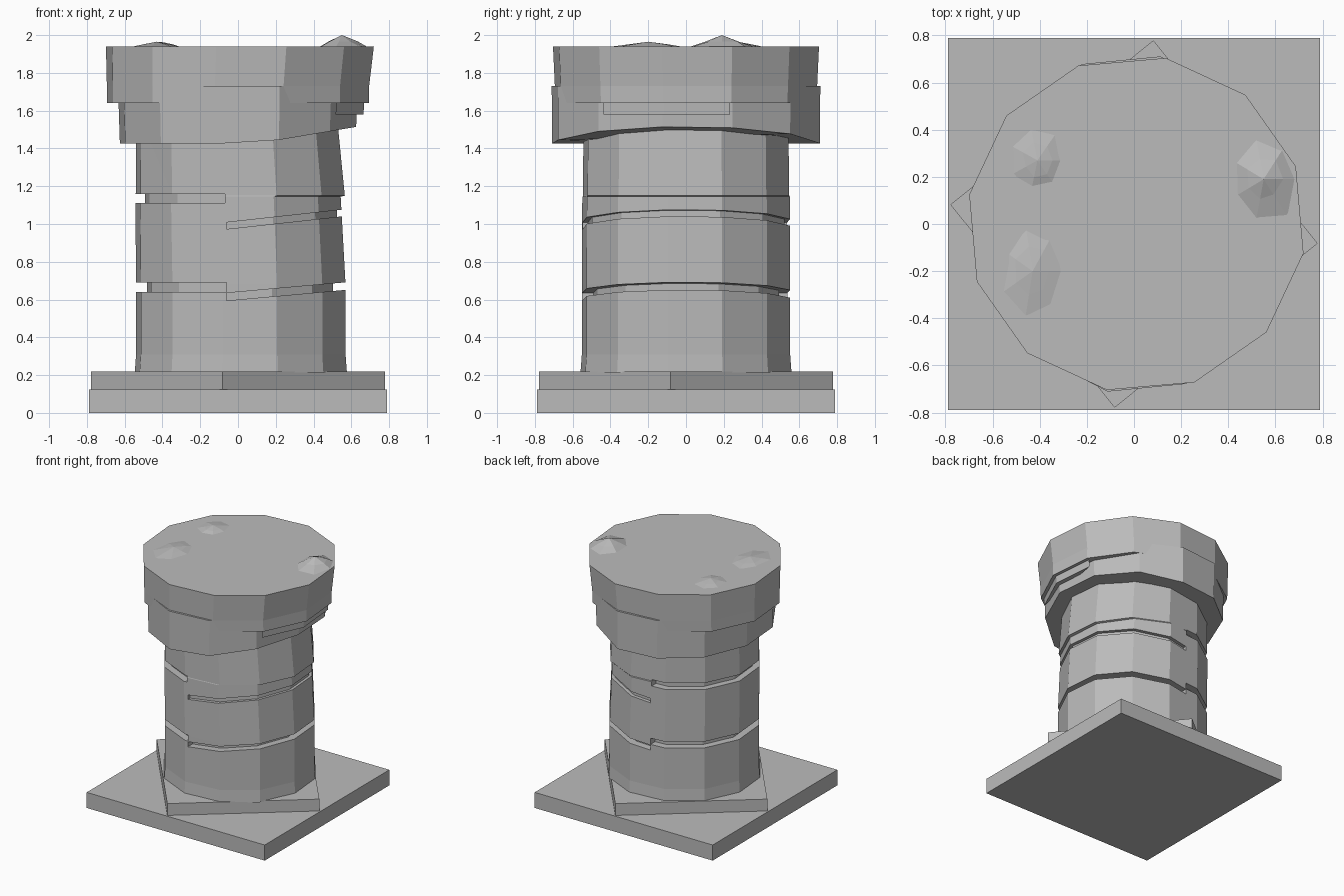
import bpy
import bmesh
import random
from math import cos, sin, radians, pi
from mathutils import Matrix

random.seed(4)
if "Cube" in bpy.data.objects:
    bpy.data.objects.remove(bpy.data.objects["Cube"], do_unlink=True)

stone = bpy.data.materials.new("grey stone")
stone.use_nodes = True
GREY = (0.5, 0.5, 0.5, 1)
stone.diffuse_color = GREY
stone.node_tree.nodes["Principled BSDF"].inputs["Base Color"].default_value = GREY


def finish(bm, name):
    bmesh.ops.recalc_face_normals(bm, faces=bm.faces[:])
    mesh = bpy.data.meshes.new(name)
    bm.to_mesh(mesh)
    bm.free()
    mesh.materials.append(stone)
    obj = bpy.data.objects.new(name, mesh)
    bpy.context.collection.objects.link(obj)
    return obj


def drum(name, levels, sides=range(12)):
    """Stack of twelve-sided rings: (z, x radius, y radius, x shift, rise per x on the +x side)."""
    bm = bmesh.new()
    rings = []
    for z, rx, ry, shift, rise in levels:
        ring = []
        for k in sides:
            a = radians(20 + 30 * k)
            x = rx * cos(a) + shift
            ring.append(bm.verts.new((x, ry * sin(a), z + rise * max(0, x - 0.1))))
        rings.append(ring)
    n = len(rings[0])
    for low, high in zip(rings, rings[1:]):
        for i in range(n):
            j = (i + 1) % n
            bm.faces.new((low[i], low[j], high[j], high[i]))
    bm.faces.new(rings[0])
    bm.faces.new(rings[-1])
    return finish(bm, name)


def slab(name, half, z0, z1, turn=0):
    bm = bmesh.new()
    bmesh.ops.create_cube(bm, size=1)
    bm.transform(Matrix.Translation((0, 0, (z0 + z1) / 2)) @ Matrix.Rotation(radians(turn), 4, "Z")
                 @ Matrix.Diagonal((2 * half, 2 * half, z1 - z0, 1)))
    return finish(bm, name)


def groove(target, x0, x1, z0, z1, slope):
    """Cut a sheared slot through the outer skin of the target."""
    bm = bmesh.new()
    bmesh.ops.create_cube(bm, size=2)
    for v in bm.verts:
        x = x1 if v.co.x > 0 else x0
        z = z1 if v.co.z > 0 else z0
        v.co = (x, v.co.y, z + slope * x)
    cutter = finish(bm, "groove_cutter")
    cutter.hide_render = True
    mod = target.modifiers.new("groove", "BOOLEAN")
    mod.operation = "DIFFERENCE"
    mod.solver = "EXACT"
    mod.object = cutter
    bpy.context.view_layer.objects.active = target
    bpy.ops.object.modifier_apply(modifier=mod.name)
    bpy.data.objects.remove(cutter, do_unlink=True)


def rubble(name, x, y, rx, ry, top):
    """Low irregular mound sitting on the cap."""
    bm = bmesh.new()
    rings = []
    for z, scale in ((1.935, 1), (1.94 + 0.45 * (top - 1.94), 0.5)):
        ring = []
        for k in range(7):
            a = 2 * pi * k / 7
            s = scale * random.uniform(0.8, 1.1)
            ring.append(bm.verts.new((x + rx * s * cos(a), y + ry * s * sin(a), z)))
        rings.append(ring)
    peak = bm.verts.new((x, y, top))
    low, high = rings
    for i in range(7):
        j = (i + 1) % 7
        bm.faces.new((low[i], low[j], high[j], high[i]))
        bm.faces.new((high[i], high[j], peak))
    bm.faces.new(low)
    return finish(bm, name)


# Square plinth with a smaller twisted slab on it
slab("plinth", 0.79, 0, 0.125)
slab("twisted_slab", 0.554, 0.125, 0.22, turn=39)

# Column shaft, with a slight ledge under its top block
shaft = drum("shaft", [
    (0.215, 0.57, 0.567, 0.015, 0),
    (0.31, 0.563, 0.56, 0.015, 0),
    (0.68, 0.563, 0.56, 0.015, 0),
    (1.145, 0.552, 0.558, 0, 0),
    (1.15, 0.562, 0.555, 0.012, 0),
    (1.55, 0.54, 0.55, -0.006, 0),
])
groove(shaft, -1, -0.06, 0.64, 0.69, 0)
groove(shaft, -0.06, 1, 0.60, 0.64, 0.09)
groove(shaft, -1, -0.07, 1.11, 1.16, 0)
groove(shaft, -0.06, 1, 0.98, 1.015, 0.11)

# Core that forms the bottoms of the grooves
drum("shaft_core", [
    (0.3, 0.5, 0.5, 0.01, 0),
    (0.9, 0.5, 0.5, 0.01, 0),
    (0.91, 0.53, 0.53, 0.01, 0),
    (1.095, 0.53, 0.53, 0, 0),
    (1.1, 0.5, 0.5, 0, 0),
    (1.4, 0.5, 0.5, 0, 0),
])

# Collar whose underside climbs on one side
drum("collar", [
    (1.425, 0.635, 0.72, 0, 0.17),
    (1.73, 0.645, 0.722, 0, 0),
])
drum("cap_drop", [(1.58, 0.675, 0.68, 0, 0), (1.7, 0.68, 0.68, 0, 0)], sides=(-2, -1, 0))

# Broad cap
drum("cap", [
    (1.64, 0.705, 0.7, 0, 0),
    (1.73, 0.705, 0.705, 0, 0),
    (1.94, 0.72, 0.715, 0.01, 0),
])

# Broken stone on the cap
rubble("rubble_large", 0.55, 0.19, 0.16, 0.2, 2.0)
rubble("rubble_back", -0.41, 0.27, 0.13, 0.15, 1.965)
rubble("rubble_front", -0.43, -0.2, 0.15, 0.22, 1.965)
